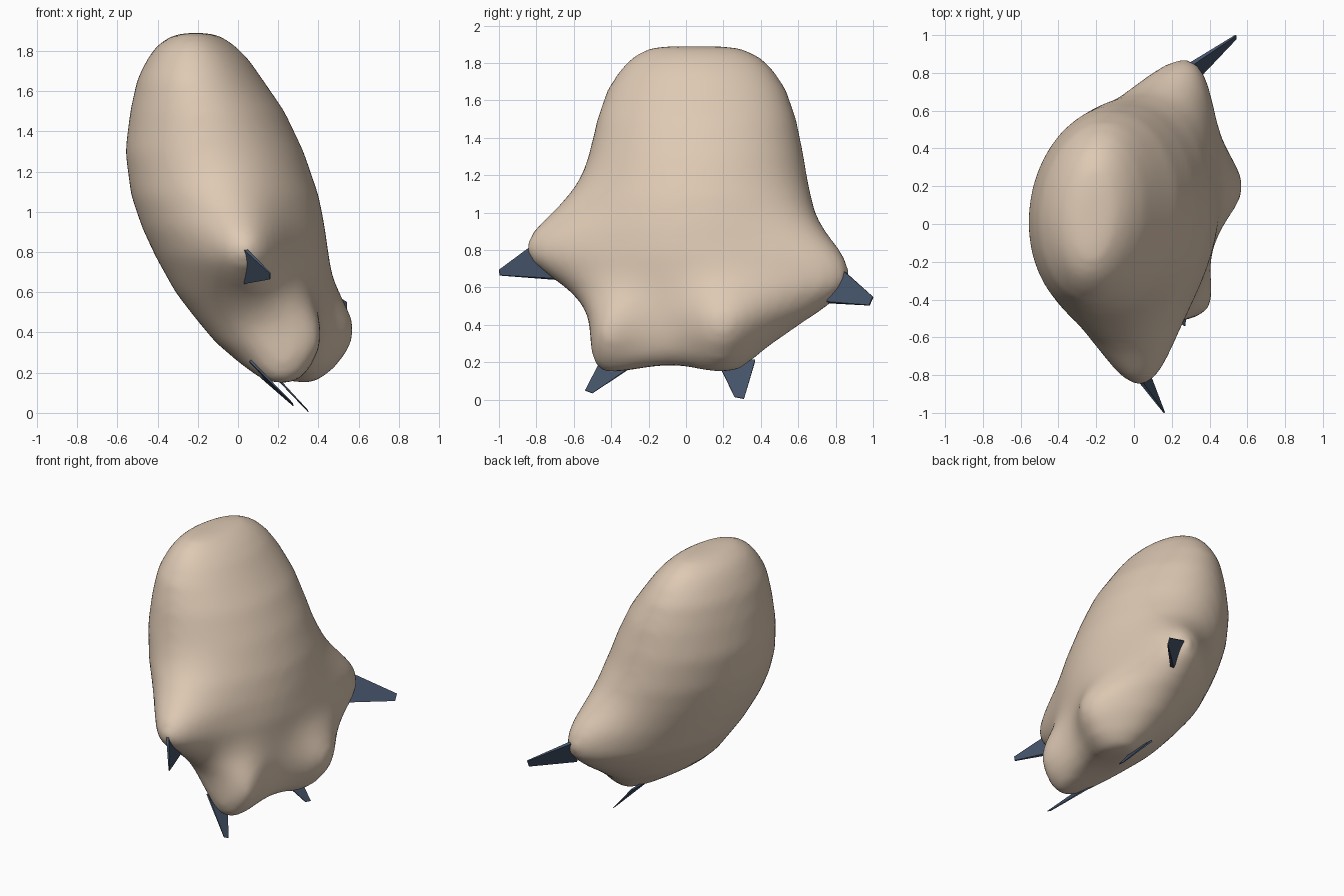
import bpy, bmesh, math
from mathutils import Vector

if "Cube" in bpy.data.objects:
    bpy.data.objects.remove(bpy.data.objects["Cube"])


def material(name, rgb):
    m = bpy.data.materials.new(name)
    m.diffuse_color = (*rgb, 1)
    m.use_nodes = True
    m.node_tree.nodes["Principled BSDF"].inputs["Base Color"].default_value = m.diffuse_color
    return m


skin = material("tan skin", (0.73, 0.585, 0.455))
horn = material("slate claw", (0.06, 0.09, 0.145))


def make_object(name, bm, mat):
    bmesh.ops.recalc_face_normals(bm, faces=bm.faces)
    me = bpy.data.meshes.new(name)
    bm.to_mesh(me)
    bm.free()
    me.materials.append(mat)
    ob = bpy.data.objects.new(name, me)
    bpy.context.collection.objects.link(ob)
    return ob


def loft(bm, stations, n=96, shear=0.06, steps=4):
    """Stack of elliptical rings: z, x min, x max, y min, y max."""
    fine = []
    for a, b in zip(stations, stations[1:]):
        for s in range(steps):
            fine.append([p + (q - p) * s / steps for p, q in zip(a, b)])
    fine.append(stations[-1])
    # fill the two ends with shrinking rings
    def shrink(st, k):
        z, x0, x1, y0, y1 = st
        cx, cy = (x0 + x1) / 2, (y0 + y1) / 2
        return [z, cx + (x0 - cx) * k, cx + (x1 - cx) * k, cy + (y0 - cy) * k, cy + (y1 - cy) * k]
    ks = (0.2, 0.4, 0.6, 0.8)
    fine = [shrink(fine[0], k) for k in ks] + fine + [shrink(fine[-1], k) for k in reversed(ks)]
    rings = []
    for z, x0, x1, y0, y1 in fine:
        cx, cy, rx, ry = (x0 + x1) / 2, (y0 + y1) / 2, (x1 - x0) / 2, (y1 - y0) / 2
        ring = []
        for i in range(n):
            a = 2 * math.pi * i / n
            dy = ry * math.sin(a)
            ring.append(bm.verts.new((cx + rx * math.cos(a) + shear * dy, cy + dy, z)))
        rings.append(ring)
    for lo, hi in zip(rings, rings[1:]):
        for i in range(n):
            j = (i + 1) % n
            bm.faces.new((lo[i], lo[j], hi[j], hi[i]))
    bm.faces.new(rings[0][::-1])
    bm.faces.new(rings[-1])


# paw: leaning body, four toes pulled out as soft swellings
bm = bmesh.new()
loft(bm, [
    (0.20, 0.10, 0.32, -0.39, 0.28),
    (0.26, 0.00, 0.38, -0.44, 0.37),
    (0.35, -0.11, 0.41, -0.47, 0.47),
    (0.47, -0.21, 0.43, -0.49, 0.56),
    (0.60, -0.31, 0.44, -0.52, 0.63),
    (0.78, -0.41, 0.445, -0.58, 0.655),
    (0.92, -0.475, 0.43, -0.59, 0.66),
    (1.08, -0.53, 0.40, -0.575, 0.66),
    (1.30, -0.56, 0.325, -0.52, 0.63),
    (1.50, -0.535, 0.23, -0.475, 0.59),
    (1.66, -0.50, 0.12, -0.42, 0.535),
    (1.76, -0.45, 0.05, -0.355, 0.47),
    (1.83, -0.40, -0.02, -0.29, 0.40),
    (1.875, -0.33, -0.09, -0.21, 0.31),
    (1.89, -0.27, -0.15, -0.13, 0.21),
])
# toes: centre, pull, spread
swellings = [
    ((0.00, -0.58, 0.81), (0.04, -0.275, -0.01), 0.17),
    ((0.25, 0.60, 0.66), (0.08, 0.27, 0.00), 0.20),
    ((0.28, -0.42, 0.42), (0.13, -0.03, -0.03), 0.13),
    ((0.20, -0.36, 0.20), (0.00, -0.06, -0.05), 0.15),
    ((0.42, 0.20, 0.42), (0.15, 0.00, -0.02), 0.14),
    ((0.30, 0.20, 0.20), (0.04, 0.00, -0.05), 0.14),
]
for v in bm.verts:
    p = v.co.copy()
    for c, d, s in swellings:
        v.co += Vector(d) * math.exp(-(p - Vector(c)).length_squared / (2 * s * s))
paw = make_object("paw", bm, skin)
rm = paw.modifiers.new("even_out", 'REMESH')
rm.mode = 'VOXEL'
rm.voxel_size = 0.028
rm.use_smooth_shade = True
sm = paw.modifiers.new("soften", 'SMOOTH')
sm.factor = 0.5
sm.iterations = 12


def claw(name, base_a, base_b, tip_a, tip_b, thick):
    """Flat tapering blade, thinner at the tip."""
    pts = [Vector(p) for p in (base_a, base_b, tip_b, tip_a)]
    nrm = (pts[1] - pts[0]).cross(pts[3] - pts[0]).normalized()
    bm = bmesh.new()
    sides = []
    for s in (-0.5, 0.5):
        sides.append([bm.verts.new(p + nrm * s * thick * (1 if i < 2 else 0.3))
                      for i, p in enumerate(pts)])
    bm.faces.new(sides[0])
    bm.faces.new(sides[1][::-1])
    for i in range(4):
        j = (i + 1) % 4
        bm.faces.new((sides[0][i], sides[0][j], sides[1][j], sides[1][i]))
    make_object(name, bm, horn)


# claws, one per toe, rooted inside the toe
claw("front_claw", (0.00, -0.79, 0.85), (0.04, -0.70, 0.645),
     (0.16, -1.00, 0.695), (0.16, -0.995, 0.665), 0.022)
claw("back_claw", (0.26, 0.82, 0.71), (0.32, 0.76, 0.52),
     (0.54, 1.00, 0.55), (0.54, 0.98, 0.505), 0.025)
claw("lower_front_claw", (0.06, -0.43, 0.26), (0.08, -0.24, 0.21),
     (0.27, -0.54, 0.05), (0.275, -0.50, 0.035), 0.012)
claw("lower_back_claw", (0.16, 0.165, 0.21), (0.16, 0.37, 0.21),
     (0.345, 0.26, 0.015), (0.35, 0.31, 0.005), 0.012)
